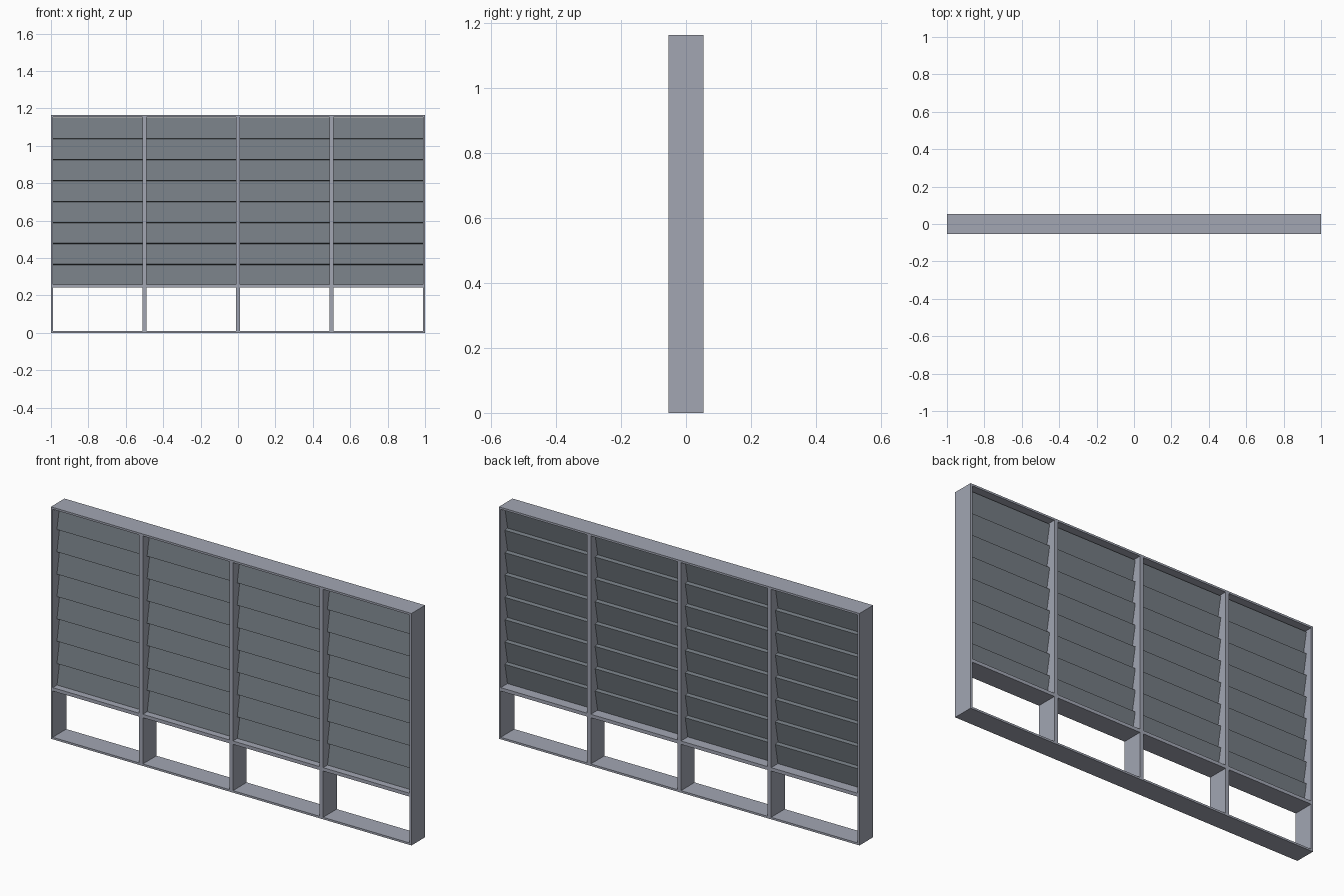
import bpy
from math import radians, cos, sin

if "Cube" in bpy.data.objects:
    bpy.data.objects.remove(bpy.data.objects["Cube"])

W, H, D = 2.0, 1.163, 0.108     # overall size
T = 0.01                        # outer frame thickness
M = 0.02                        # mullion thickness
BAYS, SLATS = 4, 8
RAIL_LOW, RAIL_HIGH = 0.242, 0.259


def material(name, rgb):
    mat = bpy.data.materials.new(name)
    mat.diffuse_color = (*rgb, 1)
    mat.use_nodes = True
    mat.node_tree.nodes["Principled BSDF"].inputs["Base Color"].default_value = mat.diffuse_color
    return mat


FRAME = material("frame_grey", (0.36, 0.38, 0.45))
SLAT = material("slat_grey", (0.18, 0.205, 0.23))


def box(name, size, loc, tilt=0.0, mat=FRAME):
    bpy.ops.mesh.primitive_cube_add(size=1, location=loc, rotation=(tilt, 0, 0))
    ob = bpy.context.object
    ob.name = name
    ob.scale = size
    ob.data.materials.append(mat)
    return ob


# outer frame
inner_h = H - 2 * T
for side, s in (("left", -1), ("right", 1)):
    box(f"{side}_jamb", (T, D, inner_h), (s * (W - T) / 2, 0, H / 2))
box("head", (W, D, T), (0, 0, H - T / 2))
box("sill", (W, D, T), (0, 0, T / 2))

# mullions between the bays
pitch_x = W / BAYS
for i in range(1, BAYS):
    box(f"mullion_{i}", (M, D, inner_h), (-W / 2 + i * pitch_x, 0, H / 2))

# slats lean back at the top; each bay also has a rail below them
tilt = radians(11)
thick = 0.02
pitch_z = 0.112
slat_base = 0.253
length = (pitch_z - thick * sin(tilt)) / cos(tilt) + 0.004
for b in range(BAYS):
    # end bays reach the thinner jambs
    x0 = -W / 2 + (T if b == 0 else b * pitch_x + M / 2)
    x1 = -W / 2 + (W - T if b == BAYS - 1 else (b + 1) * pitch_x - M / 2)
    x, bay_w = (x0 + x1) / 2, x1 - x0
    box(f"rail_{b + 1}", (bay_w, D, RAIL_HIGH - RAIL_LOW),
        (x, 0, (RAIL_LOW + RAIL_HIGH) / 2))
    for s in range(SLATS):
        z = slat_base + (s + 0.5) * pitch_z
        box(f"slat_{b + 1}_{s + 1}", (bay_w, thick, length), (x, 0, z), -tilt, SLAT)
